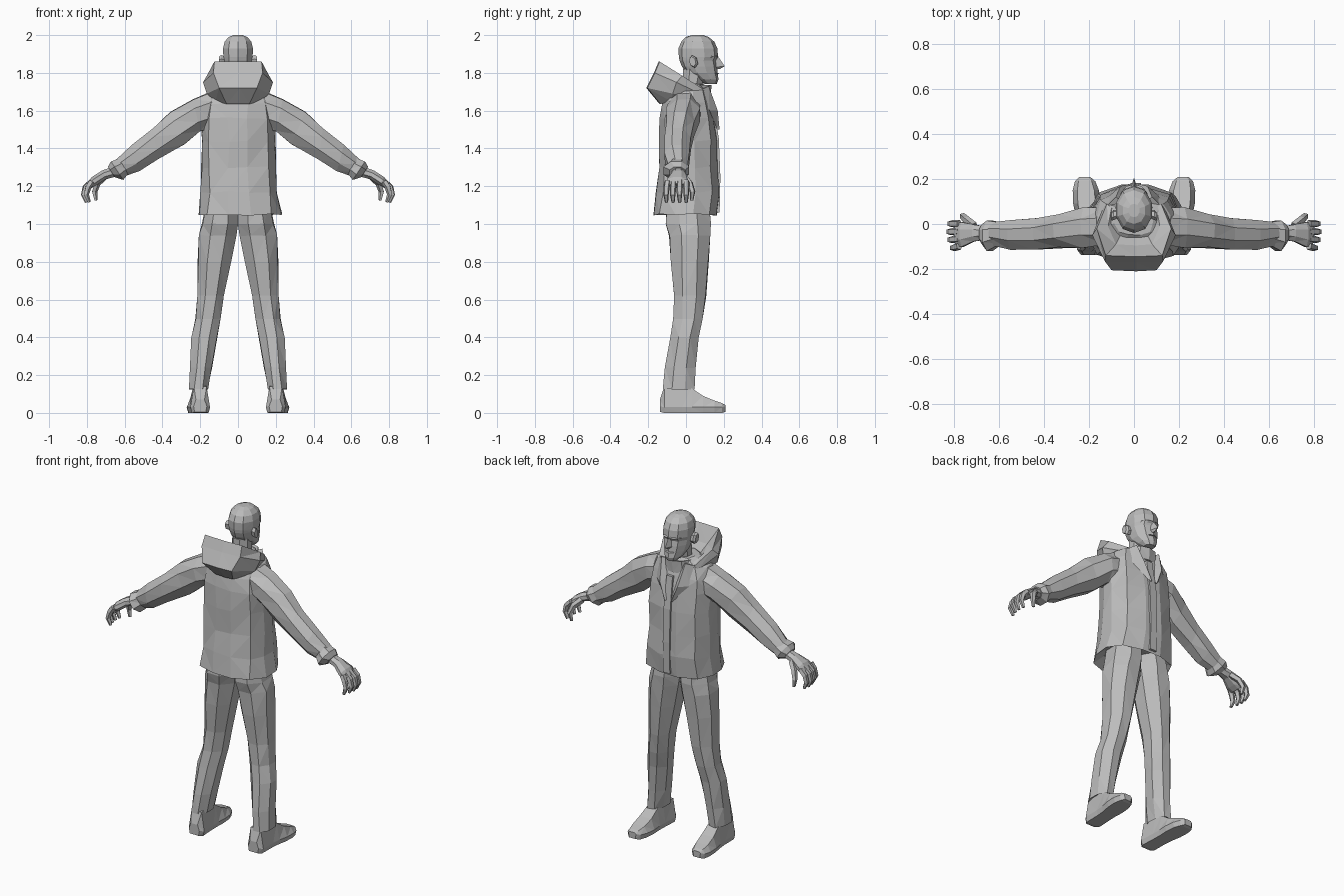
import bpy, bmesh, math, random
from mathutils import Vector

random.seed(4)
grey = bpy.data.materials.new("clay grey")
grey.diffuse_color = (0.5, 0.5, 0.5, 1)


def ring(c, u, v, n=8, p=0.8, turn=0.5):
    """Rounded-box cross-section around c, spanned by half-axes u and v."""
    c, u, v = Vector(c), Vector(u), Vector(v)
    pts = []
    for i in range(n):
        a = 2 * math.pi * (i + turn) / n
        s, t = math.cos(a), math.sin(a)
        k = max(abs(s), abs(t)) ** (p - 1) if p < 1 else 1
        pts.append(c + u * s * k + v * t * k)
    return pts


def zring(z, x0, x1, y0, y1, n=8, p=0.8):
    return ring(((x0 + x1) / 2, (y0 + y1) / 2, z), ((x1 - x0) / 2, 0, 0),
                (0, (y1 - y0) / 2, 0), n, p)


def loft(name, rings, mirror=False, jitter=0.0, closed=True, caps=True):
    """Skin a list of equal-sized rings into one faceted part."""
    bm = bmesh.new()
    vs = [[bm.verts.new(Vector(p) + Vector([random.uniform(-jitter, jitter) for _ in "xyz"]))
           for p in r] for r in rings]
    n = len(vs[0])
    for a, b in zip(vs, vs[1:]):
        for i in range(n if closed else n - 1):
            j = (i + 1) % n
            bm.faces.new((a[i], a[j], b[j], b[i]))
    if caps:
        bm.faces.new(vs[0][::-1])
        bm.faces.new(vs[-1])
    bmesh.ops.triangulate(bm, faces=[f for f in bm.faces if len(f.verts) == 4])
    bmesh.ops.recalc_face_normals(bm, faces=bm.faces)
    me = bpy.data.meshes.new(name)
    bm.to_mesh(me)
    bm.free()
    me.materials.append(grey)
    ob = bpy.data.objects.new(name, me)
    bpy.context.collection.objects.link(ob)
    if mirror:
        ob.modifiers.new("mirror", "MIRROR").use_mirror_merge = False
    return ob


def tube(name, pts, radii, n=5):
    """Bent tapering tube in the xz plane with slight y drift, mirrored."""
    pts = [Vector(p) for p in pts]
    rings = []
    for i, p in enumerate(pts):
        d = (pts[min(i + 1, len(pts) - 1)] - pts[max(i - 1, 0)]).normalized()
        u = d.cross(Vector((0, 1, 0.1))).normalized()
        rings.append(ring(p, u * radii[i], d.cross(u) * radii[i], n, 1))
    return loft(name, rings, True)


# Jacket body, with a hem that folds up inside
loft("jacket", [
    zring(1.09, -.18, .18, -.12, .13, 12),
    zring(1.05, -.215, .235, -.18, .165, 12),
    zring(1.17, -.205, .215, -.16, .175, 12),
    zring(1.30, -.20, .205, -.15, .17, 12),
    zring(1.44, -.20, .205, -.15, .165, 12),
    zring(1.56, -.20, .20, -.145, .15, 12),
    zring(1.64, -.195, .195, -.13, .135, 12),
    zring(1.70, -.165, .165, -.10, .115, 12),
    zring(1.74, -.09, .09, -.05, .09, 12)], jitter=0.006)

# Front closing flap and lapels
loft("placket", [[(-.015, .150, 1.06), (.03, .150, 1.06), (.03, .178, 1.06), (-.015, .178, 1.06)],
                 [(-.015, .155, 1.25), (.03, .155, 1.25), (.03, .182, 1.25), (-.015, .182, 1.25)],
                 [(-.015, .145, 1.45), (.03, .145, 1.45), (.03, .174, 1.45), (-.015, .174, 1.45)],
                 [(-.01, .11, 1.64), (.03, .11, 1.64), (.03, .145, 1.64), (-.01, .145, 1.64)]])
loft("lapel", [[(.015, .168, 1.50), (.02, .178, 1.50), (.025, .165, 1.50)],
               [(.02, .12, 1.62), (.06, .168, 1.60), (.11, .125, 1.60)],
               [(.05, .09, 1.72), (.08, .12, 1.73), (.14, .06, 1.70)]], True)

# Standing collar
loft("collar", [zring(1.66, -.10, .10, -.05, .13, 10), zring(1.735, -.085, .085, -.045, .135, 10),
                zring(1.73, -.072, .072, -.03, .118, 10), zring(1.67, -.07, .07, -.03, .11, 10)])

# Hood fallen back: inner slope, rim, bulge, underside
def hood_row(back, side, front):
    half = [back, side, front]
    return [(-x, y, z) for x, y, z in half[::-1]] + [(0.01, back[1] - .005, back[2])] + half

loft("hood", [
    hood_row((.05, -.03, 1.70), (.08, .02, 1.71), (.075, .09, 1.69)),
    hood_row((.08, -.09, 1.77), (.115, -.01, 1.755), (.10, .07, 1.725)),
    hood_row((.125, -.14, 1.86), (.165, -.02, 1.785), (.12, .09, 1.715)),
    hood_row((.13, -.165, 1.80), (.185, -.05, 1.75), (.135, .075, 1.69)),
    hood_row((.10, -.205, 1.72), (.165, -.07, 1.69), (.13, .05, 1.67)),
    hood_row((.06, -.135, 1.635), (.12, -.08, 1.65), (.10, .04, 1.65))],
    closed=False, caps=False)

# Sleeves: top x,z / bottom x,z / y range, ending in a flared cuff
def sleeve_ring(xt, zt, xb, zb, y0, y1):
    return ring(((xt + xb) / 2, (y0 + y1) / 2, (zt + zb) / 2),
                ((xt - xb) / 2, 0, (zt - zb) / 2), (0, (y1 - y0) / 2, 0), 8, 0.9)

loft("sleeve", [sleeve_ring(*r) for r in (
    (.12, 1.715, .15, 1.49, -.10, .08), (.24, 1.668, .20, 1.485, -.11, .08),
    (.36, 1.60, .28, 1.415, -.11, .05), (.45, 1.515, .42, 1.34, -.115, .03),
    (.56, 1.425, .52, 1.275, -.115, .02), (.645, 1.34, .60, 1.25, -.095, .015))],
    True, 0.004)
loft("cuff", [sleeve_ring(*r) for r in (
    (.60, 1.36, .575, 1.27, -.09, .01), (.675, 1.335, .605, 1.23, -.125, .02),
    (.69, 1.305, .65, 1.245, -.09, 0))], True)

# Hands with curled fingers and a forward thumb
loft("palm", [sleeve_ring(*r) for r in (
    (.65, 1.31, .64, 1.25, -.07, -.01), (.72, 1.285, .70, 1.235, -.08, .0),
    (.775, 1.25, .745, 1.205, -.105, .012), (.80, 1.215, .775, 1.19, -.10, .005))], True)
for i in range(4):
    y = -.098 + .033 * i
    k = (-.012, 0, .004, 0)[i]
    tube("finger", [(.775, y, 1.225), (.805 + k, y * 1.05, 1.195), (.816 + k, y * 1.08, 1.155),
                    (.80 + k, y * 1.05, 1.115)], [.017, .017, .015, .009])
tube("thumb", [(.71, -.01, 1.25), (.745, .02, 1.215), (.76, .035, 1.17), (.752, .03, 1.125)],
     [.02, .018, .015, .009])

# Trouser legs
loft("trouser_leg", [zring(z, *r) for z, *r in (
    (1.10, -.005, .175, -.11, .13), (1.0, -.005, .195, -.115, .14),
    (.94, .0, .212, -.095, .135), (.80, .032, .218, -.085, .125),
    (.62, .068, .218, -.07, .11), (.50, .09, .23, -.07, .095),
    (.40, .105, .25, -.085, .07), (.24, .135, .257, -.115, .055),
    (.125, .155, .262, -.13, .048), (.14, .17, .245, -.10, .03))], True, 0.003)

# Shoes: y, centre x, half width, top height
def shoe_ring(y, x, w, h, base=0.0):
    return [(x - w * .85, y, base), (x + w * .85, y, base), (x + w, y, base + .03),
            (x + w * .65, y, h), (x - w * .65, y, h), (x - w, y, base + .03)]

loft("shoe", [shoe_ring(*r) for r in (
    (-.138, .20, .035, .07, .005), (-.115, .20, .052, .14), (-.02, .203, .05, .15),
    (.03, .206, .052, .13), (.09, .21, .06, .09), (.15, .214, .058, .065),
    (.19, .217, .045, .052), (.208, .218, .025, .042, .005))], True)

# Neck and head
loft("neck", [zring(1.66, -.06, .06, -.03, .10), zring(1.74, -.055, .055, -.02, .09),
              zring(1.82, -.055, .055, -.02, .11)])
loft("head", [zring(z, -w, w, y0, y1, 10, 0.9) for z, w, y0, y1 in (
    (1.742, .03, .10, .163), (1.765, .05, .055, .172), (1.80, .066, .0, .168),
    (1.835, .074, -.022, .165), (1.865, .078, -.034, .16), (1.885, .081, -.038, .17),
    (1.93, .083, -.04, .166), (1.965, .074, -.025, .15), (1.99, .052, .0, .12),
    (2.0, .025, .03, .09))])

# Face details
loft("nose", [[(-.008, .15, 1.885), (.008, .15, 1.885), (0, .175, 1.88)],
              [(-.019, .15, 1.83), (.019, .15, 1.83), (0, .205, 1.835)],
              [(-.012, .15, 1.818), (.012, .15, 1.818), (0, .178, 1.82)]])
loft("brow", [[(x, y, 1.876), (x, y + .012, 1.886), (x, y - .01, 1.898)]
              for x, y in ((.008, .162), (.035, .155), (.06, .125))], True)
loft("lips", [[(x, y - .02, 1.79), (x, y + .01, 1.797), (x, y - .02, 1.808)]
              for x, y in ((-.028, .155), (0, .168), (.028, .155))])
loft("ear", [ring((x, y, 1.86), (0, .022 * s, .004), (0, -.008 * s, .034 * s), 6, 1)
             for x, y, s in ((.07, .045, .8), (.09, .04, 1), (.10, .034, .8))], True)
